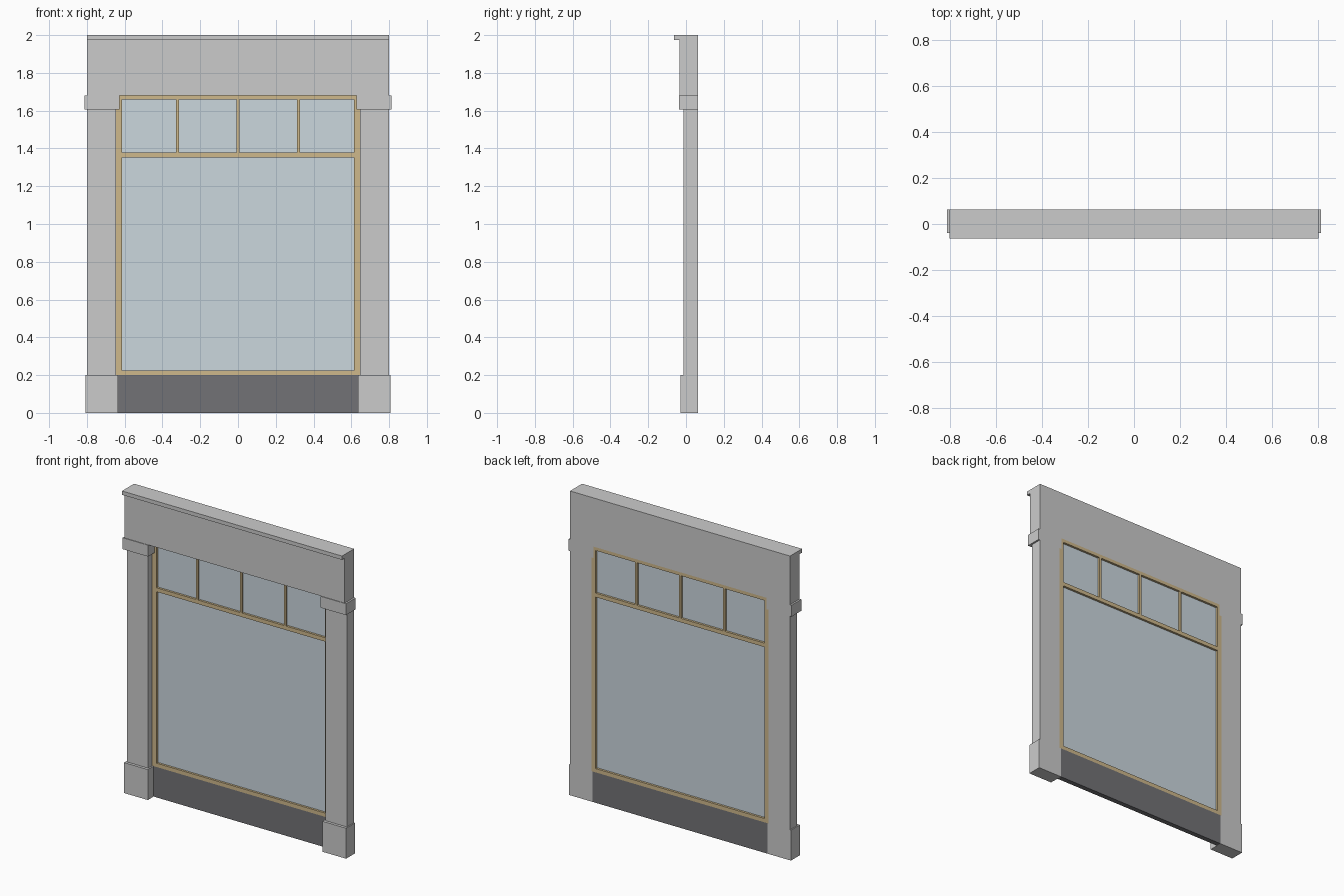
import bpy
import bmesh
from mathutils import Matrix, Vector

if "Cube" in bpy.data.objects:
    bpy.data.objects.remove(bpy.data.objects["Cube"])

BACK = 0.0625


def material(name, color):
    m = bpy.data.materials.new(name)
    m.diffuse_color = color
    m.use_nodes = True
    m.node_tree.nodes["Principled BSDF"].inputs["Base Color"].default_value = m.diffuse_color
    return m


def finish(name, bm, mat=None, mirror=False):
    bmesh.ops.recalc_face_normals(bm, faces=bm.faces[:])
    me = bpy.data.meshes.new(name)
    bm.to_mesh(me)
    bm.free()
    ob = bpy.data.objects.new(name, me)
    bpy.context.collection.objects.link(ob)
    if mat:
        me.materials.append(mat)
    if mirror:
        ob.modifiers.new("Mirror", 'MIRROR').use_axis[0] = True
    return ob


def box(name, x0, x1, y0, y1, z0, z1, mat=None, mirror=False):
    bm = bmesh.new()
    centre = Vector((x0 + x1, y0 + y1, z0 + z1)) / 2
    bmesh.ops.create_cube(bm, size=1, matrix=Matrix.Translation(centre)
                          @ Matrix.Diagonal((x1 - x0, y1 - y0, z1 - z0, 1)))
    return finish(name, bm, mat, mirror)


def extrude_x(name, profile, half_width):
    """Extrude a (y, z) profile along x."""
    bm = bmesh.new()
    face = bm.faces.new([bm.verts.new((-half_width, y, z)) for y, z in profile])
    ext = bmesh.ops.extrude_face_region(bm, geom=[face])["geom"]
    bmesh.ops.translate(bm, vec=(2 * half_width, 0, 0),
                        verts=[v for v in ext if isinstance(v, bmesh.types.BMVert)])
    return finish(name, bm)


wood = material("wood", (0.62, 0.48, 0.26, 1))
glass = material("glass", (0.60, 0.68, 0.73, 1))
dark = material("dark_panel", (0.17, 0.17, 0.18, 1))

# Stone surround: lintel with projecting cornice lip
extrude_x("lintel", [(BACK, 1.68), (BACK, 2.0), (-BACK, 2.0), (-BACK, 1.975),
                     (-0.034, 1.975), (-0.034, 1.68)], 0.8)

# Pilasters, mirrored left and right
box("pilaster_base", 0.635, 0.807, -0.03, BACK, 0, 0.2, mirror=True)
box("pilaster_shaft", 0.645, 0.8, -0.012, BACK, 0.2, 1.605, mirror=True)
box("pilaster_capital", 0.628, 0.812, -0.038, BACK, 1.605, 1.68, mirror=True)

# Panel below the window
box("base_panel", -0.635, 0.635, 0.03, BACK, 0, 0.2, dark)

# Window frame, stepped in beside the capitals
F0, F1 = 0.03, BACK
box("frame_stile", 0.613, 0.645, F0, F1, 0.2, 1.605, wood, True)
box("frame_stile_upper", 0.613, 0.628, F0, F1, 1.605, 1.68, wood, True)
for name, z0, z1 in (("bottom_rail", 0.2, 0.225), ("transom", 1.352, 1.378),
                     ("top_rail", 1.658, 1.68)):
    box(name, -0.613, 0.613, F0, F1, z0, z1, wood)

# Glazing bars between the upper lights
for i, x in enumerate((-0.32, 0, 0.32)):
    box(f"glazing_bar_{i + 1}", x - 0.007, x + 0.007, F0, F1, 1.378, 1.658, wood)

# Glass panes
box("main_pane", -0.613, 0.613, 0.044, 0.048, 0.225, 1.352, glass)
edges = (-0.613, -0.32, 0, 0.32, 0.613)
for i, (a, b) in enumerate(zip(edges, edges[1:])):
    box(f"upper_pane_{i + 1}", a + (0.007 if i else 0), b - (0.007 if i < 3 else 0),
        0.044, 0.048, 1.378, 1.658, glass)
